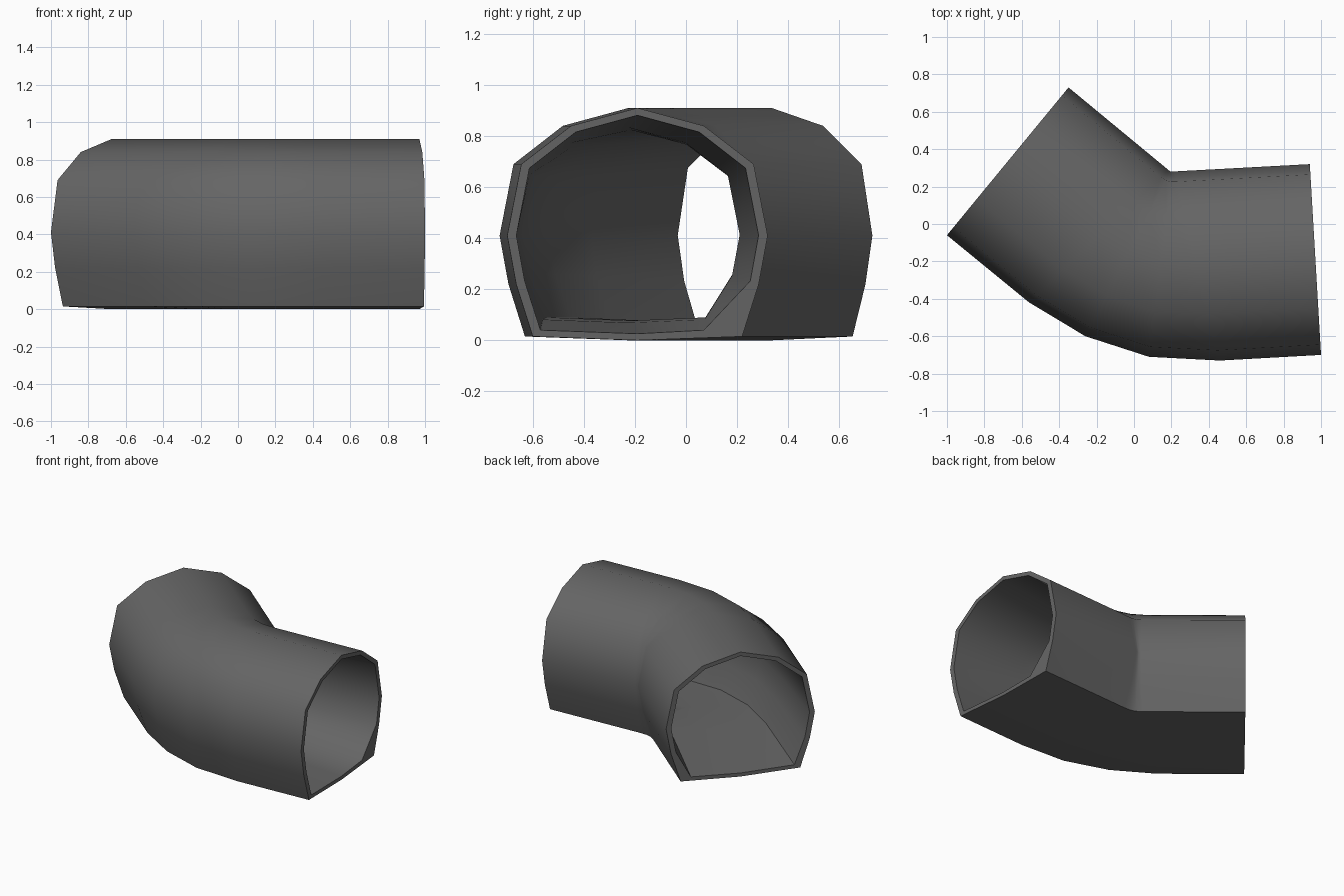
import bpy, bmesh, math
from mathutils import Vector

if "Cube" in bpy.data.objects:
    bpy.data.objects.remove(bpy.data.objects["Cube"])

# Cross-section half: (sideways, height), from crown to floor centre
HALF = [(0, .91), (.26, .84), (.455, .69), (.51, .41), (.475, .22), (.41, .015), (0, 0)]
PROFILE = HALF + [(-x, z) for x, z in HALF[-2:0:-1]]
HALF_WIDTH = .51
CENTRE_Z = .43

# Stations along the bend: outer side, inner side, bore scale (sideways, height),
# and how far the bore's floor corners reach (inner side, outer side)
STATIONS = [
    ((1.0, -.70), (.94, .32), (.93, .94), (.26, .38)),
    ((.46, -.73), (.215, .281), (.86, .84), (.30, .34)),
    ((.08, -.71), (.205, .28), (.86, .82), (.30, .34)),
    ((-.26, -.60), (.195, .28), (.86, .82), (.30, .34)),
    ((-.56, -.42), (.185, .288), (.86, .84), (.30, .34)),
    ((-1.0, -.06), (-.35, .73), (.93, .94), (.34, .37)),
]


def bore_point(x, z, scale, floor):
    """Shrink an outer profile point to the bore, with filled floor corners."""
    if z == .015:
        x = floor[0] if x > 0 else -floor[1]
    else:
        x *= scale[0]
    return x, CENTRE_Z + (z - CENTRE_Z) * scale[1]


def ring(bm, outer, inner, points):
    a, b = Vector(outer), Vector(inner)
    mid, axis = (a + b) / 2, (b - a) / (2 * HALF_WIDTH)
    return [bm.verts.new((*(mid + axis * x), z)) for x, z in points]


def bridge(bm, r1, r2):
    n = len(r1)
    for i in range(n):
        j = (i + 1) % n
        bm.faces.new((r1[i], r1[j], r2[j], r2[i]))


# Bent tunnel: outer shell, bore and the two end rims
bm = bmesh.new()
shell, bore = [], []
for outer, inner, scale, floor in STATIONS:
    shell.append(ring(bm, outer, inner, PROFILE))
    bore.append(ring(bm, outer, inner, [bore_point(x, z, scale, floor) for x, z in PROFILE]))
for rings in (shell, bore):
    for r1, r2 in zip(rings, rings[1:]):
        bridge(bm, r1, r2)
for k in (0, -1):
    bridge(bm, shell[k], bore[k])
bmesh.ops.recalc_face_normals(bm, faces=bm.faces)

mesh = bpy.data.meshes.new("bent_tunnel")
bm.to_mesh(mesh)
bm.free()
tunnel = bpy.data.objects.new("bent_tunnel", mesh)
bpy.context.collection.objects.link(tunnel)

grey = bpy.data.materials.new("dark grey")
grey.diffuse_color = (.13, .13, .13, 1)
grey.use_nodes = True
grey.node_tree.nodes["Principled BSDF"].inputs["Base Color"].default_value = grey.diffuse_color
mesh.materials.append(grey)

bpy.context.view_layer.objects.active = tunnel
tunnel.select_set(True)
bpy.ops.object.shade_smooth_by_angle(angle=math.radians(50))
